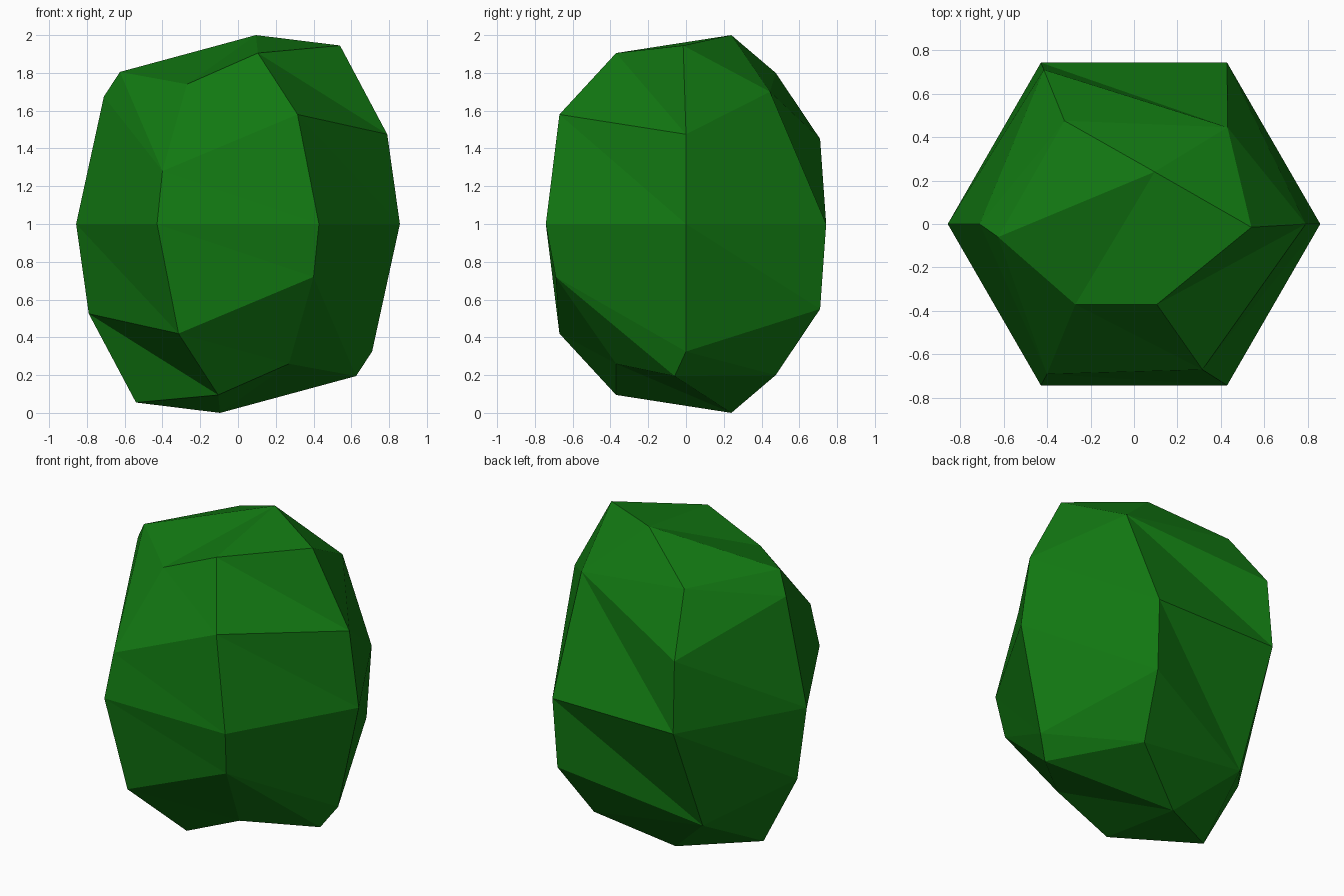
import bpy, bmesh, math

if "Cube" in bpy.data.objects:
    bpy.data.objects.remove(bpy.data.objects["Cube"])

# One flat leaf colour
green = bpy.data.materials.new("leaf green")
green.diffuse_color = (0.006, 0.19, 0.006, 1)
green.use_nodes = True
green.node_tree.nodes["Principled BSDF"].inputs["Base Color"].default_value = green.diffuse_color

R = 0.857
# Shoulder and crown rings, one point per hexagon corner (counter-clockwise from +x)
shoulder = [(.79, 0, 1.475), (.43, .445, 1.70), (-.415, .71, 1.45),
            (-.71, 0, 1.675), (-.40, -.69, 1.28), (.315, -.67, 1.58)]
crown = [(.54, -.015, 1.945), None, (-.32, .475, 1.80),
         (-.625, -.06, 1.805), (-.27, -.37, 1.74), (.105, -.37, 1.905)]
apex = (.095, .24, 2.0)

bm = bmesh.new()
# Hexagonal waist
waist = [bm.verts.new((R * math.cos(i * math.pi / 3), R * math.sin(i * math.pi / 3), 1))
         for i in range(6)]


def half(flip):
    """Build the upper half, or the same half turned over about the y axis."""
    def vert(p):
        return bm.verts.new((-p[0], p[1], 2 - p[2]) if flip else p)
    base = [waist[(3 - i) % 6] if flip else waist[i] for i in range(6)]
    low = [vert(p) for p in shoulder]
    high = [vert(p) if p else low[i] for i, p in enumerate(crown)]
    top = vert(apex)
    for i in range(6):
        j = (i + 1) % 6
        for tri in ((base[i], base[j], low[i]), (low[i], base[j], low[j]),
                    (low[i], low[j], high[i]), (high[i], low[j], high[j]),
                    (high[i], high[j], top)):
            if len(set(tri)) == 3:
                bm.faces.new(tri)


half(False)
half(True)
bmesh.ops.recalc_face_normals(bm, faces=bm.faces[:])

# Faceted bush
mesh = bpy.data.meshes.new("bush")
bm.to_mesh(mesh)
bm.free()
mesh.materials.append(green)
bush = bpy.data.objects.new("bush", mesh)
bpy.context.collection.objects.link(bush)
